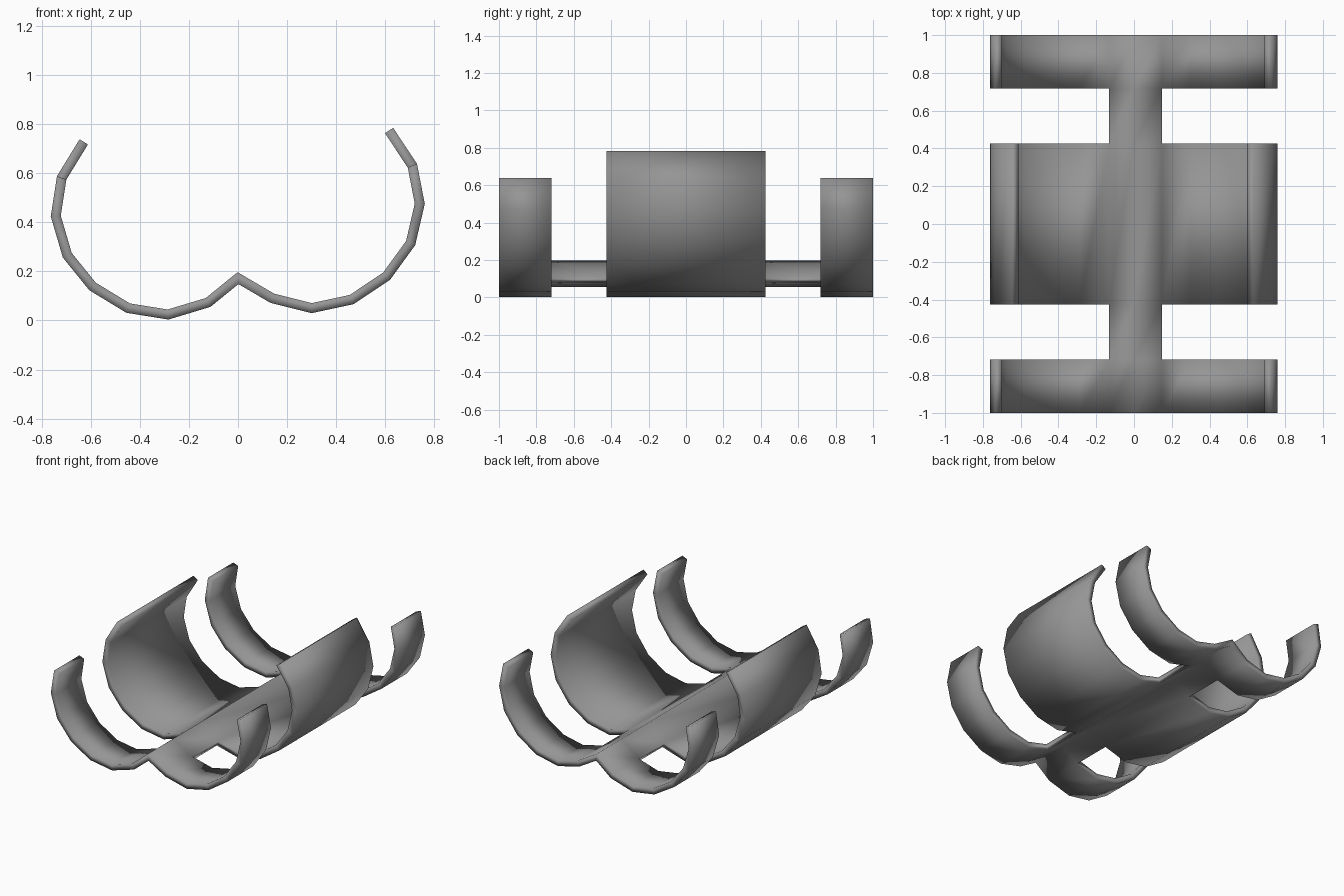
import bpy, bmesh
from mathutils import Vector

if "Cube" in bpy.data.objects:
    bpy.data.objects.remove(bpy.data.objects["Cube"])

T = 0.02  # half of the shell thickness

# Centre line of the double-cradle cross-section (x, z), left tip to right tip
profile = [Vector(p) for p in [
    (-.628, .727), (-.718, .58), (-.742, .425), (-.695, .265), (-.592, .138),
    (-.447, .05), (-.285, .024), (-.122, .073), (0, .172), (.14, .09),
    (.30, .05), (.463, .085), (.605, .18), (.703, .315), (.74, .475),
    (.71, .63), (.615, .773)]]
LAST = len(profile) - 1
rows = [-1, -.718, -.425, .425, .718, 1]
# Profile segments kept in each row: end bands, narrow spine, full cradle
spans = [(1, LAST - 1), (7, 9), (0, LAST), (7, 9), (1, LAST - 1)]


def offset(i, d):
    """Profile point moved sideways by d with a mitred corner."""
    ns = []
    for a, b in ((i - 1, i), (i, i + 1)):
        if a >= 0 and b <= LAST:
            t = (profile[b] - profile[a]).normalized()
            ns.append(Vector((-t.y, t.x)))
    n = (ns[0] + ns[-1]).normalized()
    return profile[i] + n * d / n.dot(ns[0])


bm = bmesh.new()
grid = {}


def vert(i, j, side):
    key = (i, j, side)
    if key not in grid:
        p = offset(i, side * T)
        grid[key] = bm.verts.new((p.x, rows[j], p.y))
    return grid[key]


# Inner and outer skins, closed along every open edge
cells = {(i, j) for j, (a, b) in enumerate(spans) for i in range(a, b)}
for i, j in cells:
    corners = [(i, j), (i + 1, j), (i + 1, j + 1), (i, j + 1)]
    bm.faces.new([vert(*c, 1) for c in corners])
    bm.faces.new([vert(*c, -1) for c in reversed(corners)])
    for k, near in enumerate([(i, j - 1), (i + 1, j), (i, j + 1), (i - 1, j)]):
        if near not in cells:
            a, b = corners[k], corners[(k + 1) % 4]
            bm.faces.new([vert(*b, 1), vert(*a, 1), vert(*a, -1), vert(*b, -1)])
bmesh.ops.recalc_face_normals(bm, faces=bm.faces)

mesh = bpy.data.meshes.new("double_cradle_clip")
bm.to_mesh(mesh)
bm.free()
clip = bpy.data.objects.new("double_cradle_clip", mesh)
bpy.context.collection.objects.link(clip)

# Dark grey plastic, shaded smooth over the rims as well
plastic = bpy.data.materials.new("dark_grey_plastic")
plastic.diffuse_color = (.3, .3, .3, 1)
plastic.use_nodes = True
plastic.node_tree.nodes["Principled BSDF"].inputs["Base Color"].default_value = plastic.diffuse_color
mesh.materials.append(plastic)
mesh.shade_smooth()
